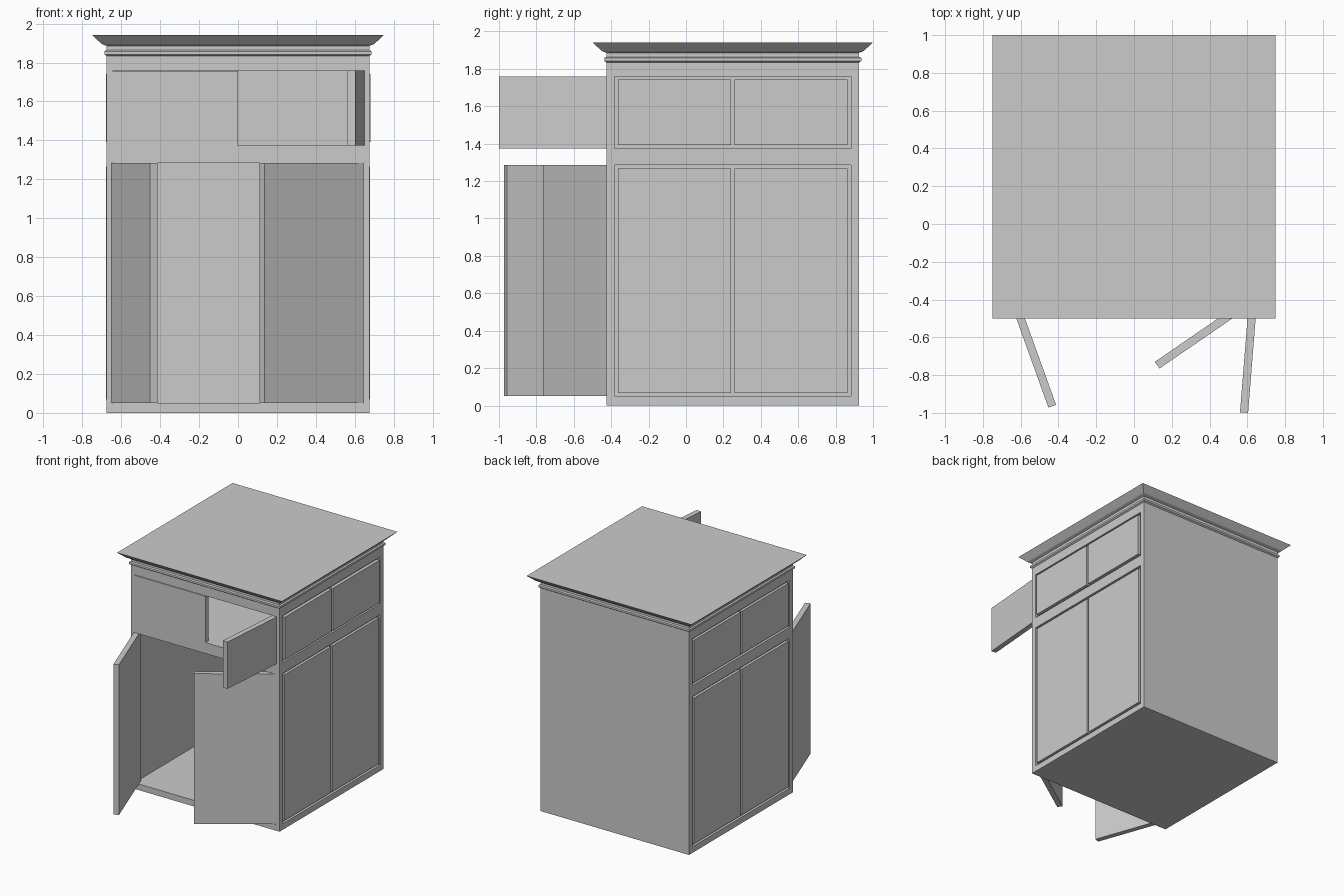
import bpy, bmesh, math
from mathutils import Matrix, Vector

if "Cube" in bpy.data.objects:
    bpy.data.objects.remove(bpy.data.objects["Cube"], do_unlink=True)

grey = bpy.data.materials.new("light_grey")
grey.use_nodes = True
colour = (0.6, 0.6, 0.6, 1)
grey.diffuse_color = colour
grey.node_tree.nodes["Principled BSDF"].inputs["Base Color"].default_value = colour

HALF = 0.675          # half width of the cabinet body
MID_Y = 0.25          # body centre in depth
FRONT, BACK = MID_Y - HALF, MID_Y + HALF
INNER = 0.645         # half width of the openings
LOWER, UPPER = (0.05, 1.285), (1.375, 1.76)
THICK = 0.043         # door thickness
GROOVE = 0.018


def add_box(bm, lo, hi):
    lo, hi = Vector(lo), Vector(hi)
    m = Matrix.Translation((lo + hi) / 2) @ Matrix.Diagonal((*(hi - lo), 1))
    bmesh.ops.create_cube(bm, size=1, matrix=m)


def finish(name, bm):
    bmesh.ops.recalc_face_normals(bm, faces=bm.faces)
    mesh = bpy.data.meshes.new(name)
    bm.to_mesh(mesh)
    bm.free()
    mesh.materials.append(grey)
    ob = bpy.data.objects.new(name, mesh)
    bpy.context.collection.objects.link(ob)
    return ob


def box(name, lo, hi):
    bm = bmesh.new()
    add_box(bm, lo, hi)
    return finish(name, bm)


# Body with two cupboard cavities and shallow side recesses
body = box("body", (-HALF, FRONT, 0), (HALF, BACK, 1.9))
cut = bmesh.new()
for z0, z1 in (LOWER, UPPER):
    add_box(cut, (-INNER, FRONT - 0.1, z0), (INNER, BACK - 0.04, z1))
    for s in (-1, 1):
        xs = sorted((s * (HALF - 0.02), s * (HALF + 0.1)))
        add_box(cut, (xs[0], FRONT + 0.043, z0), (xs[1], BACK - 0.043, z1))
cutter = finish("opening_cutter", cut)
cutter.hide_render = True
mod = body.modifiers.new("openings", "BOOLEAN")
mod.operation = "DIFFERENCE"
mod.solver = "EXACT"
mod.object = cutter
bpy.context.view_layer.objects.active = body
bpy.ops.object.modifier_apply(modifier=mod.name)
bpy.data.objects.remove(cutter, do_unlink=True)

# Paired side panels, separated from the frame by a narrow groove
for s, side in ((-1, "right"), (1, "left")):
    for (z0, z1), level in ((LOWER, "lower"), (UPPER, "upper")):
        proud = 0.007 if (s > 0 and level == "upper") else 0.002
        xs = sorted((s * (HALF - 0.025), s * (HALF + proud)))
        for k, place in ((-1, "front"), (1, "rear")):
            ys = sorted((MID_Y + k * GROOVE / 2,
                         MID_Y + k * (HALF - 0.043 - GROOVE)))
            box(f"{side}_{level}_{place}_panel",
                (xs[0], ys[0], z0 + GROOVE), (xs[1], ys[1], z1 - GROOVE))

# Crown moulding: stacked square rings following a profile
profile = [(0.675, 1.834), (0.687, 1.842), (0.687, 1.858), (0.676, 1.864),
           (0.676, 1.886), (0.700, 1.895), (0.750, 1.942)]
bm = bmesh.new()
rings = [[bm.verts.new((sx * r, MID_Y + sy * r, z))
          for sx, sy in ((-1, -1), (1, -1), (1, 1), (-1, 1))]
         for r, z in profile]
for a, b in zip(rings, rings[1:]):
    for i in range(4):
        j = (i + 1) % 4
        bm.faces.new((a[i], a[j], b[j], b[i]))
bm.faces.new(rings[0][::-1])
bm.faces.new(rings[-1])
finish("crown_moulding", bm)


# Open doors: the outer face runs from the body front to the given tip
def door(name, edge, tip, tuck, levels, s):
    edge, tip = Vector(edge), Vector(tip)
    run = tip - edge
    length = run.length + tuck
    start = edge - run.normalized() * tuck
    angle = math.atan2(s * run.y, s * run.x)
    xs = sorted((0, s * length))
    ob = box(name, (xs[0], 0, levels[0]), (xs[1], THICK, levels[1]))
    ob.data.transform(Matrix.Translation((start.x, start.y, 0))
                      @ Matrix.Rotation(angle, 4, "Z"))


door("lower_right_door", (-0.65, FRONT), (-0.453, -0.972), 0.04, LOWER, 1)
door("lower_left_door", (0.63, FRONT), (0.135, -0.765), 0.02, LOWER, -1)
door("upper_left_door", (0.65, FRONT), (0.604, -1.0), 0.04, UPPER, -1)

# Closed upper door, flush with the front
box("upper_right_door", (-INNER, FRONT, UPPER[0]),
    (0, FRONT + THICK, UPPER[1] - 0.004))
